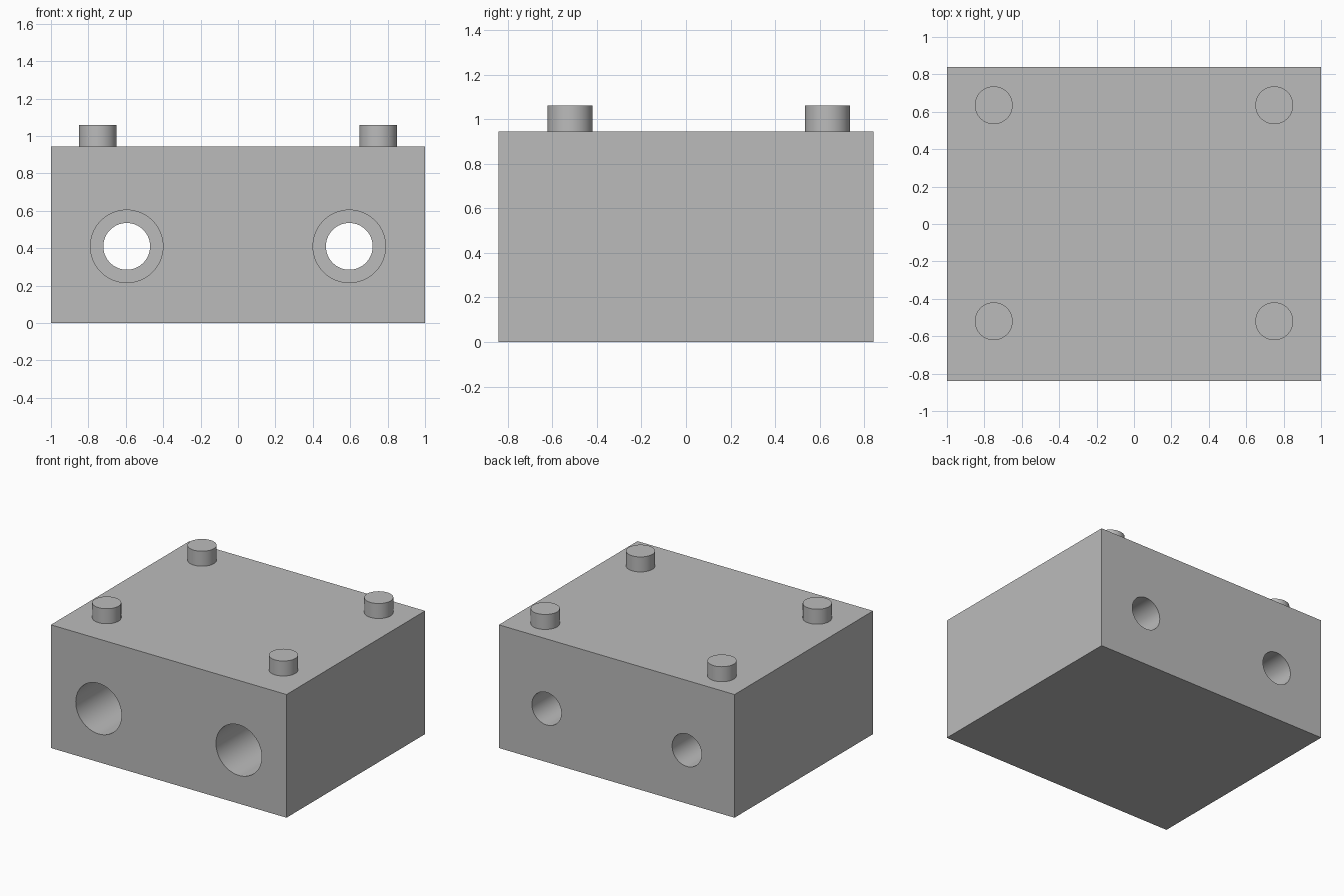
import bpy
import math

if "Cube" in bpy.data.objects:
    bpy.data.objects.remove(bpy.data.objects["Cube"])

W, D, H = 2.0, 1.68, 0.945
STEP_Y = 0.0  # depth where the wide bore meets the narrow bore

grey = bpy.data.materials.new("plain grey")
grey.diffuse_color = (0.5, 0.5, 0.5, 1)
grey.use_nodes = True
grey.node_tree.nodes["Principled BSDF"].inputs["Base Color"].default_value = grey.diffuse_color


def cylinder(name, radius, depth, loc, rot=(0, 0, 0)):
    bpy.ops.mesh.primitive_cylinder_add(
        vertices=64, radius=radius, depth=depth, location=loc, rotation=rot)
    ob = bpy.context.object
    ob.name = name
    ob.data.materials.append(grey)
    return ob


def bore(body, name, x, radius, y0, y1):
    """Cut a round bore along y from y0 to y1."""
    cutter = cylinder(name, radius, y1 - y0, (x, (y0 + y1) / 2, 0.41),
                      (math.pi / 2, 0, 0))
    cutter.hide_render = True
    bpy.context.view_layer.objects.active = body
    mod = body.modifiers.new(name, 'BOOLEAN')
    mod.operation = 'DIFFERENCE'
    mod.solver = 'EXACT'
    mod.object = cutter
    bpy.ops.object.modifier_apply(modifier=mod.name)
    bpy.data.objects.remove(cutter, do_unlink=True)


def smooth(ob):
    bpy.ops.object.select_all(action='DESELECT')
    ob.select_set(True)
    bpy.context.view_layer.objects.active = ob
    bpy.ops.object.shade_smooth_by_angle(angle=math.radians(30))


# Main block
bpy.ops.mesh.primitive_cube_add(size=1, location=(0, 0, H / 2))
block = bpy.context.object
block.name = "block"
block.scale = (W, D, H)
bpy.ops.object.transform_apply(location=False, rotation=False, scale=True)
block.data.materials.append(grey)

# Stepped holes: wide at the front, narrow through to the back
for x in (-0.595, 0.595):
    bore(block, "wide_bore", x, 0.194, -D / 2 - 0.1, STEP_Y)
    bore(block, "narrow_bore", x, 0.125, STEP_Y - 0.1, D / 2 + 0.1)
smooth(block)

# Four pegs on the top
PEG_TOP = 1.06
for x in (-0.75, 0.75):
    for y in (-0.52, 0.635):
        peg = cylinder("peg", 0.101, PEG_TOP - H, (x, y, (PEG_TOP + H) / 2))
        smooth(peg)
